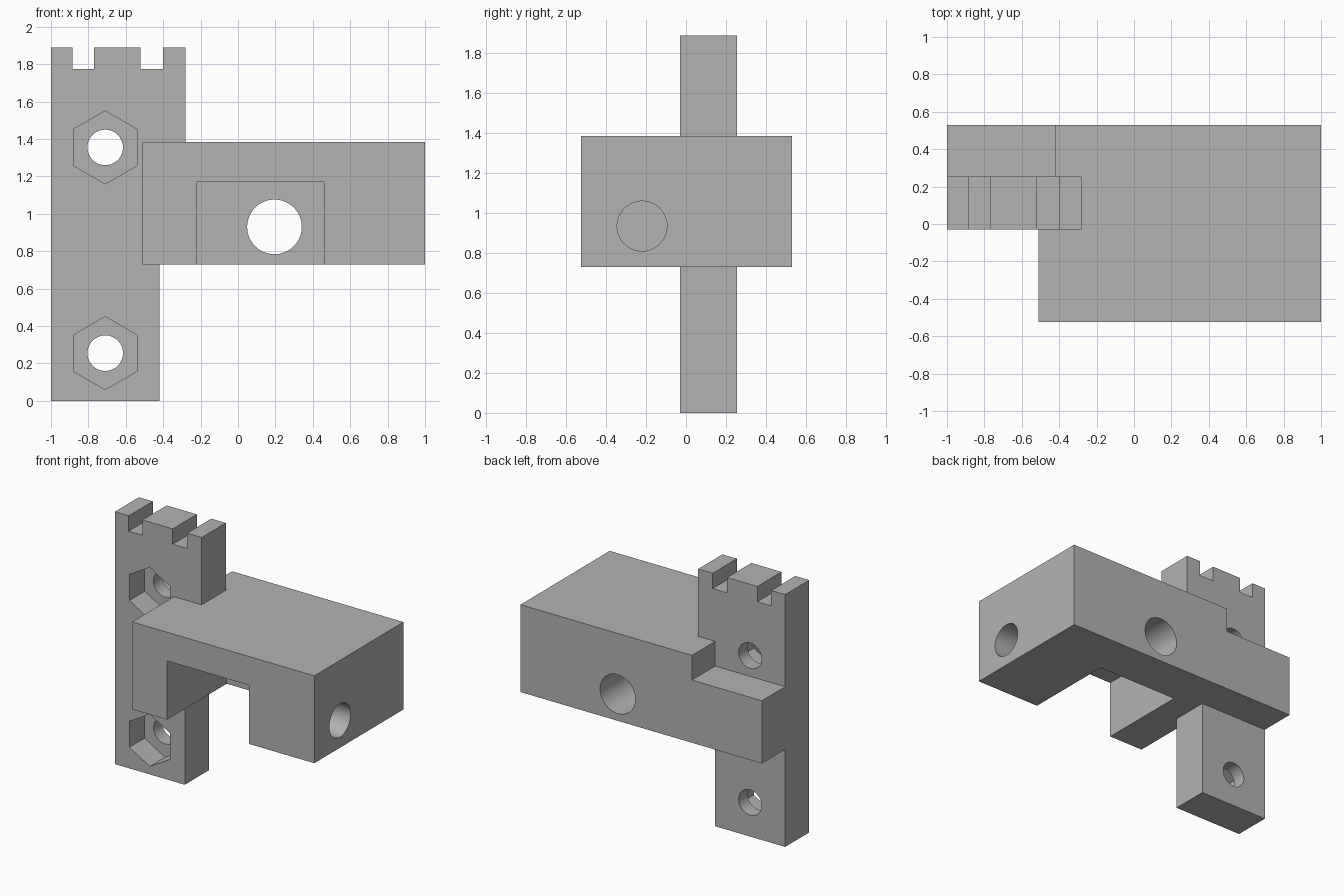
import bpy
import bmesh
import math
from mathutils import Matrix, Vector

if "Cube" in bpy.data.objects:
    bpy.data.objects.remove(bpy.data.objects["Cube"], do_unlink=True)

grey = bpy.data.materials.new("plain grey")
grey.use_nodes = True
colour = (0.45, 0.45, 0.45, 1)
grey.diffuse_color = colour
grey.node_tree.nodes["Principled BSDF"].inputs["Base Color"].default_value = colour


def finish(name, bm):
    bmesh.ops.recalc_face_normals(bm, faces=bm.faces[:])
    mesh = bpy.data.meshes.new(name)
    bm.to_mesh(mesh)
    bm.free()
    mesh.materials.append(grey)
    obj = bpy.data.objects.new(name, mesh)
    bpy.context.collection.objects.link(obj)
    return obj


def prism(name, points, axis, start, end):
    """Extrude a 2D outline along y (points are x, z) or z (points are x, y)."""
    bm = bmesh.new()
    place = (lambda a, b: (a, start, b)) if axis == "y" else (lambda a, b: (a, b, start))
    face = bm.faces.new([bm.verts.new(place(a, b)) for a, b in points])
    moved = bmesh.ops.extrude_face_region(bm, geom=[face])["geom"]
    step = Vector((0, end - start, 0) if axis == "y" else (0, 0, end - start))
    bmesh.ops.translate(bm, vec=step, verts=[v for v in moved if isinstance(v, bmesh.types.BMVert)])
    return finish(name, bm)


def box(name, x0, x1, y0, y1, z0, z1):
    return prism(name, [(x0, y0), (x1, y0), (x1, y1), (x0, y1)], "z", z0, z1)


def rod(name, centre, radius, length, axis, sides=64):
    bm = bmesh.new()
    turn = Matrix.Rotation(math.pi / 2, 4, "X" if axis == "y" else "Y")
    bmesh.ops.create_cone(bm, cap_ends=True, segments=sides, radius1=radius, radius2=radius,
                          depth=length, matrix=Matrix.Translation(centre) @ turn)
    return finish(name, bm)


def combine(target, tool, operation):
    mod = target.modifiers.new(operation.lower(), "BOOLEAN")
    mod.operation, mod.solver, mod.object = operation, "EXACT", tool
    bpy.context.view_layer.objects.active = target
    bpy.ops.object.modifier_apply(modifier=mod.name)
    bpy.data.objects.remove(tool, do_unlink=True)


# Upright mounting plate with a notched top
FRONT, BACK, TOP, NOTCH = -0.03, 0.255, 1.89, 1.775
BOTTOM, ROOF = 0.73, 1.385
outline = [(-1, 0), (-0.42, 0), (-0.42, 1.3), (-0.28, 1.3), (-0.28, TOP)]
for right, left in ((-0.4, -0.52), (-0.77, -0.885)):
    outline += [(right, TOP), (right, NOTCH), (left, NOTCH), (left, TOP)]
outline.append((-1, TOP))
bracket = prism("bracket", outline, "y", FRONT, BACK)

# Main block, stepped in behind the plate
block = prism("block", [(-0.51, -0.525), (1, -0.525), (1, 0.53), (-0.42, 0.53),
                        (-0.42, 0.2), (-0.51, 0.2)], "z", BOTTOM, ROOF)
combine(bracket, block, "UNION")

# Low arm across the back of the plate
combine(bracket, box("back_arm", -1, -0.1, 0.2, 0.53, BOTTOM, 1.2), "UNION")

# Open channel under the block
combine(bracket, box("channel", -0.22, 0.46, -0.7, 0.18, 0.6, 1.17), "DIFFERENCE")

# Round holes into the channel from the back and the side
combine(bracket, rod("back_hole", (0.195, 0.4, 0.93), 0.146, 0.7, "y"), "DIFFERENCE")
combine(bracket, rod("side_hole", (0.7, -0.22, 0.935), 0.125, 0.8, "x"), "DIFFERENCE")

# Bolt holes with hexagonal nut pockets
for z in (0.255, 1.355):
    combine(bracket, rod("bolt_hole", (-0.71, 0.1, z), 0.095, 1, "y"), "DIFFERENCE")
    pocket = rod("nut_pocket", (-0.71, FRONT, z), 0.195, 0.36, "y", 6)
    spin = Matrix.Translation((-0.71, 0, z))
    # keep a corner of the hexagon pointing straight up
    top = max(v.co.z for v in pocket.data.vertices) - z
    if top < 0.19:
        pocket.data.transform(spin @ Matrix.Rotation(math.pi / 6, 4, "Y") @ spin.inverted())
    combine(bracket, pocket, "DIFFERENCE")

# Merge flat faces and keep edges crisp
bm = bmesh.new()
bm.from_mesh(bracket.data)
bmesh.ops.remove_doubles(bm, verts=bm.verts[:], dist=0.0001)
bmesh.ops.dissolve_limit(bm, angle_limit=0.01, verts=bm.verts[:], edges=bm.edges[:])
bm.to_mesh(bracket.data)
bm.free()
bpy.ops.object.select_all(action="DESELECT")
bracket.select_set(True)
bpy.context.view_layer.objects.active = bracket
bpy.ops.object.shade_smooth_by_angle(angle=math.radians(30))
